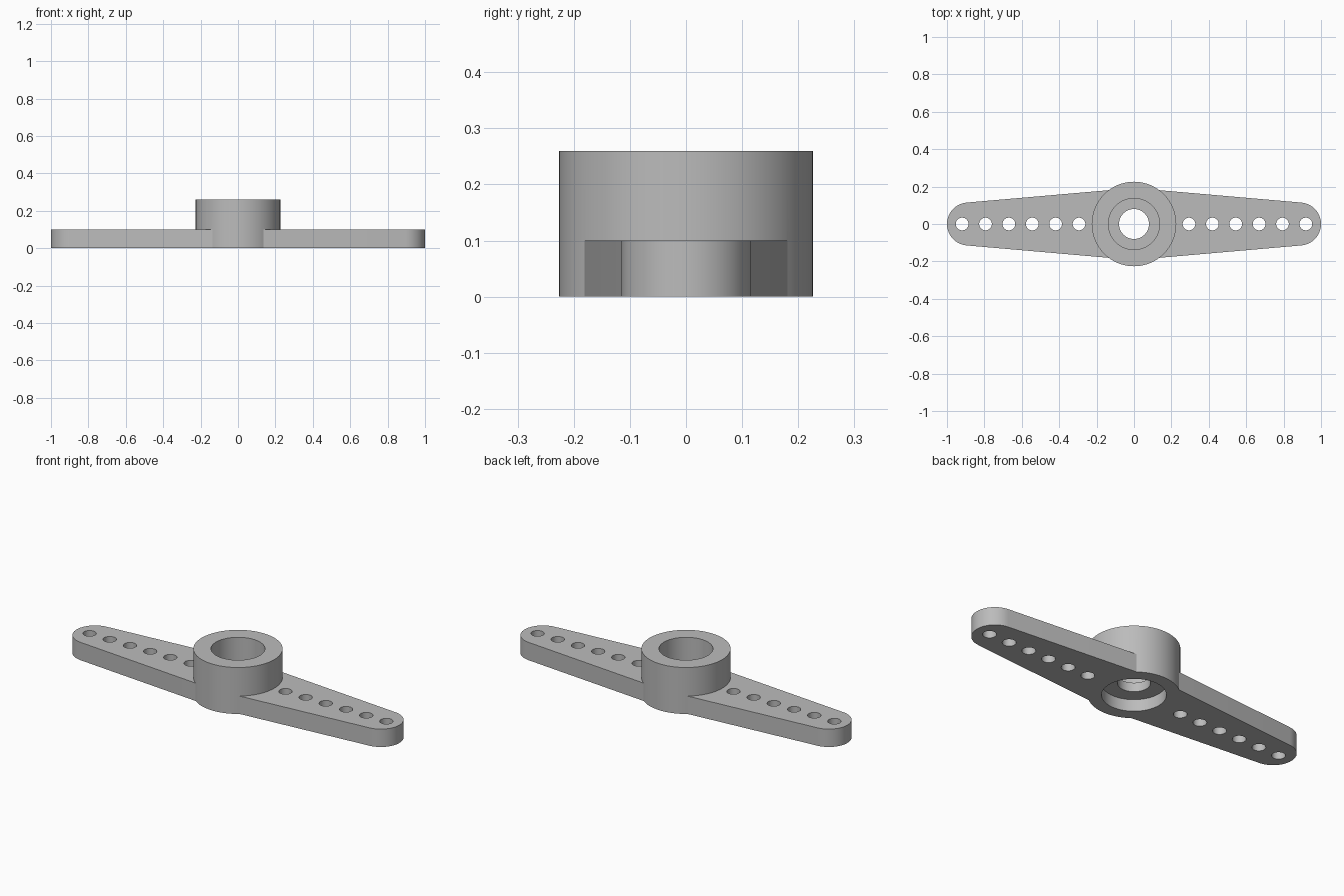
import bpy, bmesh
from math import sin, cos, pi, radians

old = bpy.data.objects.get("Cube")
if old:
    bpy.data.objects.remove(old, do_unlink=True)

# Single grey plastic
plastic = bpy.data.materials.new("grey_plastic")
plastic.use_nodes = True
GREY = (0.5, 0.5, 0.5, 1)
plastic.diffuse_color = GREY
plastic.node_tree.nodes["Principled BSDF"].inputs["Base Color"].default_value = GREY

HUB_R, HUB_H = 0.226, 0.26
ARM_H = 0.10
TIP_X, TIP_R = 0.885, 0.115
WEB_LOW, WEB_HIGH = 0.065, 0.115


def prism(name, outline, z0, z1):
    """Extrude a closed outline between two heights."""
    bm = bmesh.new()
    base = bm.faces.new([bm.verts.new((x, y, z0)) for x, y in outline])
    top = bmesh.ops.extrude_face_region(bm, geom=[base])["geom"]
    moved = [v for v in top if isinstance(v, bmesh.types.BMVert)]
    bmesh.ops.translate(bm, vec=(0, 0, z1 - z0), verts=moved)
    bmesh.ops.recalc_face_normals(bm, faces=bm.faces)
    mesh = bpy.data.meshes.new(name)
    bm.to_mesh(mesh)
    bm.free()
    mesh.materials.append(plastic)
    obj = bpy.data.objects.new(name, mesh)
    bpy.context.collection.objects.link(obj)
    return obj


def disc(name, x, radius, z0, z1, sides):
    ring = [(x + radius * cos(2 * pi * i / sides), radius * sin(2 * pi * i / sides))
            for i in range(sides)]
    return prism(name, ring, z0, z1)


def combine(body, tool, operation):
    bpy.ops.object.select_all(action='DESELECT')
    bpy.context.view_layer.objects.active = body
    body.select_set(True)
    mod = body.modifiers.new(operation.lower(), 'BOOLEAN')
    mod.operation, mod.solver, mod.object = operation, 'EXACT', tool
    bpy.ops.object.modifier_apply(modifier=mod.name)
    bpy.data.objects.remove(tool, do_unlink=True)


# Tapered double arm with rounded tips
tilt = radians(5)
steps = 24
tip = [(TIP_X + TIP_R * cos(a), TIP_R * sin(a))
       for a in (-pi / 2 + tilt + (pi - 2 * tilt) * i / steps for i in range(steps + 1))]
right_half = [(0.12, -0.182)] + tip + [(0.12, 0.182)]
outline = right_half + [(-x, -y) for x, y in right_half]
horn = prism("double_arm_horn", outline, 0, ARM_H)

# Central hub
combine(horn, disc("hub", 0, HUB_R, 0, HUB_H, 96), 'UNION')

# Bores: upper recess, lower socket, screw hole through the web
for radius, z0, z1 in ((0.137, WEB_HIGH, 0.4), (0.158, -0.1, WEB_LOW), (0.08, -0.1, 0.4)):
    combine(horn, disc("bore", 0, radius, z0, z1, 64), 'DIFFERENCE')

# Row of linkage holes on each arm
for side in (-1, 1):
    for i in range(6):
        hole = disc("linkage_hole", side * (0.294 + 0.125 * i), 0.034, -0.1, 0.2, 32)
        combine(horn, hole, 'DIFFERENCE')

bpy.ops.object.select_all(action='DESELECT')
horn.select_set(True)
bpy.context.view_layer.objects.active = horn
bpy.ops.object.shade_smooth_by_angle(angle=radians(30))
